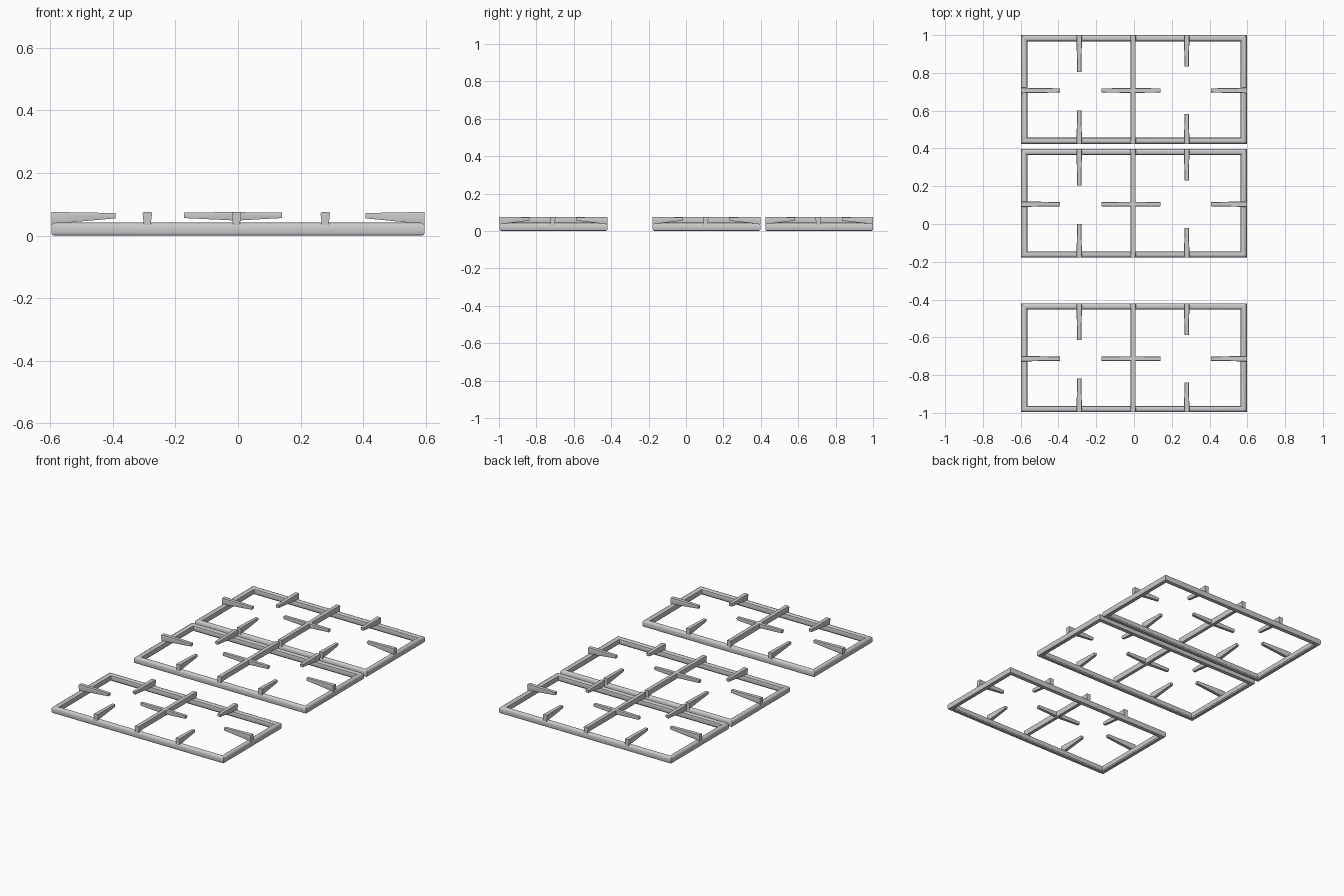
import bpy, bmesh
from mathutils import Vector

if "Cube" in bpy.data.objects:
    bpy.data.objects.remove(bpy.data.objects["Cube"])

HX, HY, TOP = 0.597, 0.288, 0.075


def finish(name, bm, loc):
    bmesh.ops.recalc_face_normals(bm, faces=bm.faces[:])
    me = bpy.data.meshes.new(name)
    bm.to_mesh(me)
    bm.free()
    ob = bpy.data.objects.new(name, me)
    ob.location = loc
    bpy.context.collection.objects.link(ob)
    bpy.ops.object.select_all(action='DESELECT')
    bpy.context.view_layer.objects.active = ob
    ob.select_set(True)
    bpy.ops.object.shade_smooth_by_angle(angle=0.6)
    return ob


def frame(name, loc):
    """Rounded profile (inset, height) swept round a rectangle with mitred corners."""
    profile = [(0.003, 0.002), (0, 0.008), (0, 0.031), (0.004, 0.037), (0.012, 0.041),
               (0.022, 0.040), (0.030, 0.034), (0.033, 0.022), (0.030, 0.006), (0.024, 0.0), (0.010, 0.0)]
    bm = bmesh.new()
    rings = [[bm.verts.new((sx * (HX - i), sy * (HY - i), z)) for i, z in profile]
             for sx, sy in ((-1, -1), (1, -1), (1, 1), (-1, 1))]
    n = len(profile)
    for c in range(4):
        a, b = rings[c], rings[(c + 1) % 4]
        for k in range(n):
            bm.faces.new((a[k], a[(k + 1) % n], b[(k + 1) % n], b[k]))
    finish(name, bm, loc)


def bar(name, loc, stations):
    """Bar through stations (x, y, width, bottom z, top z), slightly narrower underneath."""
    bm = bmesh.new()
    d = Vector((stations[-1][0] - stations[0][0], stations[-1][1] - stations[0][1], 0)).normalized()
    side = Vector((-d.y, d.x, 0))
    rings = []
    for x, y, w, lo, hi in stations:
        ring = []
        for s, z in ((-0.36, lo), (0.36, lo), (0.5, hi - 0.006), (0.42, hi), (-0.42, hi), (-0.5, hi - 0.006)):
            ring.append(bm.verts.new(Vector((x, y, z)) + side * (s * w)))
        rings.append(ring)
    for a, b in zip(rings, rings[1:]):
        for k in range(6):
            bm.faces.new((a[k], a[(k + 1) % 6], b[(k + 1) % 6], b[k]))
    bm.faces.new(rings[0])
    bm.faces.new(rings[-1])
    finish(name, bm, loc)


def finger(name, loc, root, tip):
    """Pot support: deep over the frame, thin at its free tip."""
    r, t = Vector(root), Vector(tip)
    knee = r + (t - r).normalized() * 0.035
    bar(name, loc, [(*r, 0.030, 0.034, TOP), (*knee, 0.028, 0.040, TOP), (*t, 0.022, 0.055, TOP - 0.003)])


for label, yc in (("back", 0.712), ("middle", 0.11), ("front", -0.708)):
    loc = (0, yc, 0)
    frame(label + "_grate_frame", loc)
    # raised bar across the middle, resting on the frame
    bar(label + "_centre_bar", loc, [(-0.005, -HY, 0.030, 0.034, TOP), (-0.005, -HY + 0.035, 0.028, 0.042, TOP),
                                     (-0.005, HY - 0.035, 0.028, 0.042, TOP), (-0.005, HY, 0.030, 0.034, TOP)])
    # short crossing bar with tapered ends
    cy = -0.005
    bar(label + "_cross_bar", loc, [(-0.172, cy, 0.022, 0.056, TOP - 0.001), (-0.005, cy, 0.026, 0.048, TOP),
                                    (0.14, cy, 0.022, 0.056, TOP - 0.002)])
    # side fingers
    finger(label + "_left_finger", loc, (-HX, cy), (-0.392, cy))
    finger(label + "_right_finger", loc, (HX, cy), (0.408, cy))
    # front and back fingers over each burner
    for side, x, near, far in (("left", -0.29, -0.11, 0.093), ("right", 0.279, -0.13, 0.121)):
        finger(f"{label}_{side}_near_finger", loc, (x, -HY), (x, near))
        finger(f"{label}_{side}_far_finger", loc, (x, HY), (x, far))
